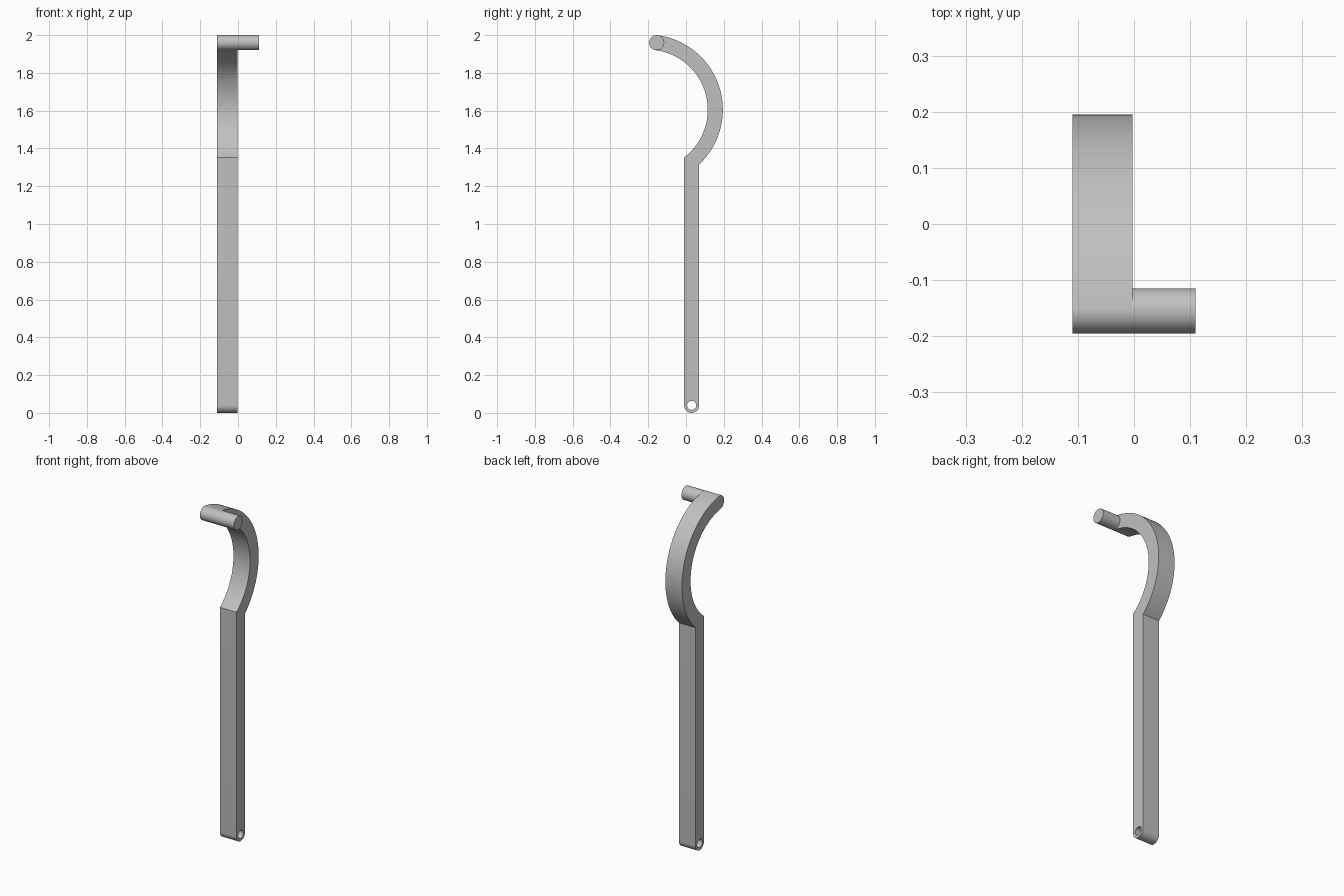
import bpy, bmesh
from math import sin, cos, asin, acos, pi, radians
from mathutils import Vector

if "Cube" in bpy.data.objects:
    bpy.data.objects.remove(bpy.data.objects["Cube"], do_unlink=True)

HALF = 0.04                      # half width of the bar, and the pin radius
X_RIGHT, X_INNER, X_LEFT = -0.11, -0.003, 0.11
BAR_Y = 0.03                     # centre line of the straight handle
HOOK = (-0.203, 1.605)           # centre of the hook arc
HOOK_R = 0.358
PIN = (-0.155, 1.96)

steel = bpy.data.materials.new("satin grey steel")
steel.use_nodes = True
steel.diffuse_color = (0.53, 0.53, 0.53, 1)
steel.node_tree.nodes["Principled BSDF"].inputs["Base Color"].default_value = steel.diffuse_color


def arc(centre, radius, start, end, steps):
    """Points (y, z) along an arc, both ends included."""
    angles = [start + (end - start) * i / steps for i in range(steps + 1)]
    return [(centre[0] + radius * cos(a), centre[1] + radius * sin(a)) for a in angles]


def extrude_outline(name, loops, x0, x1):
    """Solid between x0 and x1 from closed outlines; later loops are holes."""
    bm = bmesh.new()
    edges = []
    for loop in loops:
        verts = [bm.verts.new((x0, y, z)) for y, z in loop]
        edges += [bm.edges.new((v, verts[i - 1])) for i, v in enumerate(verts)]
    bmesh.ops.triangle_fill(bm, edges=edges, use_beauty=True, normal=Vector((1, 0, 0)))
    result = bmesh.ops.extrude_face_region(bm, geom=bm.faces[:], use_keep_orig=True)
    moved = [g for g in result["geom"] if isinstance(g, bmesh.types.BMVert)]
    bmesh.ops.translate(bm, verts=moved, vec=(x1 - x0, 0, 0))
    bmesh.ops.recalc_face_normals(bm, faces=bm.faces[:])
    mesh = bpy.data.meshes.new(name)
    bm.to_mesh(mesh)
    bm.free()
    mesh.materials.append(steel)
    obj = bpy.data.objects.new(name, mesh)
    bpy.context.collection.objects.link(obj)
    bpy.ops.object.select_all(action="DESELECT")
    obj.select_set(True)
    bpy.context.view_layer.objects.active = obj
    bpy.ops.object.shade_smooth_by_angle(angle=radians(30))
    return obj


# Angles where the hook's two arcs meet the handle's back and front faces
outer_r, inner_r = HOOK_R + HALF, HOOK_R - HALF
outer_start = -acos((BAR_Y + HALF - HOOK[0]) / outer_r)
inner_end = -acos((BAR_Y - HALF - HOOK[0]) / inner_r)
tip = acos((PIN[0] - HOOK[0]) / HOOK_R)

# Handle and hook: one flat bar with rounded ends and an eyelet
outline = arc((BAR_Y, HALF), HALF, -pi, 0, 24)
outline += arc(HOOK, outer_r, outer_start, tip, 56)
outline += arc(PIN, HALF, tip, tip + pi, 24)[1:-1]
outline += arc(HOOK, inner_r, tip, inner_end, 56)
eyelet = arc((BAR_Y, HALF), 0.024, 0, 2 * pi, 32)[:-1]
extrude_outline("handle_and_hook", [outline, eyelet], X_RIGHT, X_INNER)

# Pin standing out sideways from the hook's tip
extrude_outline("hook_pin", [arc(PIN, HALF, 0, 2 * pi, 48)[:-1]], X_INNER, X_LEFT)
